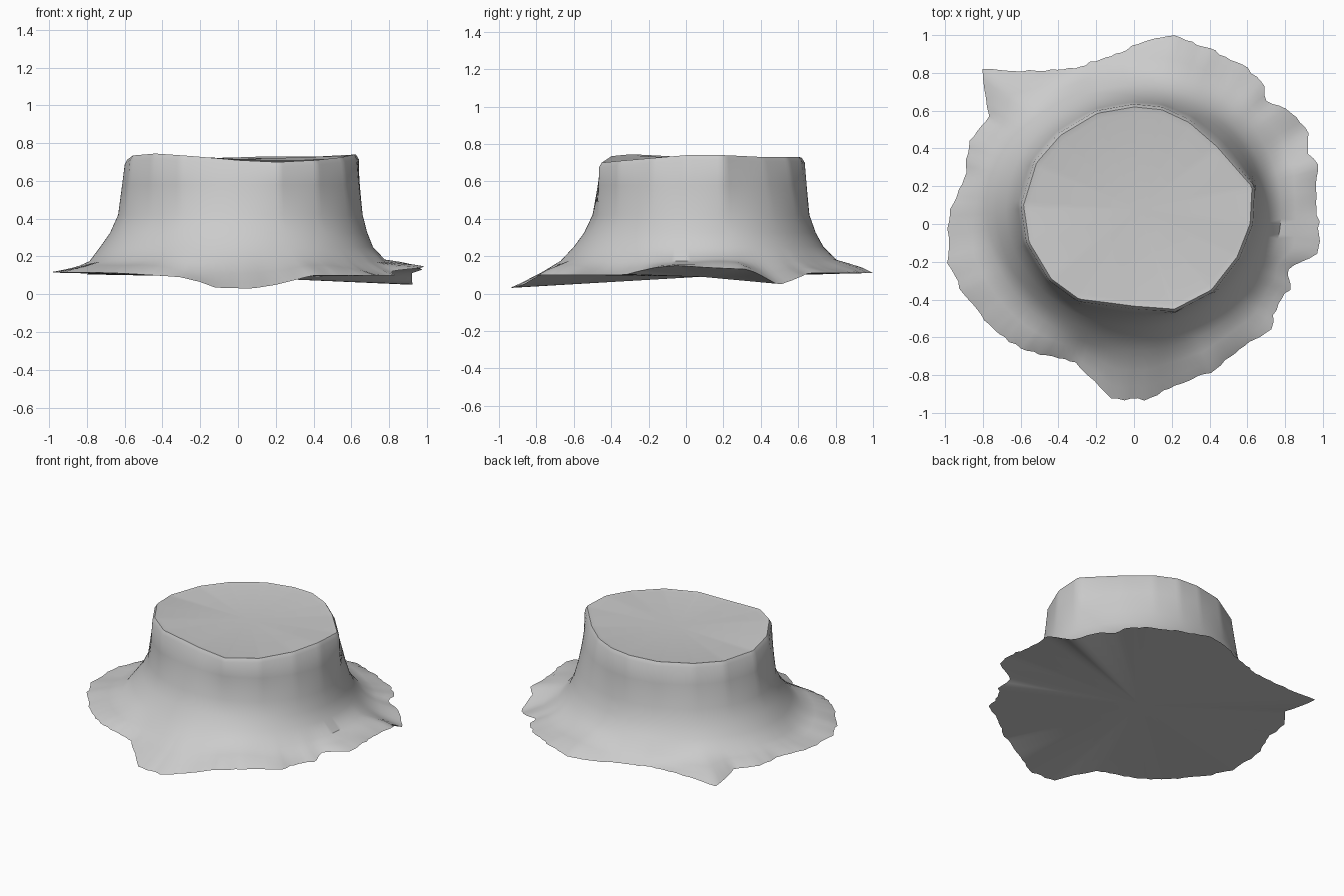
import bpy, bmesh, math, random

if "Cube" in bpy.data.objects:
    bpy.data.objects.remove(bpy.data.objects["Cube"])

random.seed(4)
CX, CY, N = 0.02, 0.08, 180

# Ragged brim edge: x, y, z
brim = [(.97,.1,.14),(.97,.32,.13),(.92,.38,.11),(.93,.5,.045),(.8,.61,.09),(.69,.66,.11),
        (.69,.73,.11),(.6,.83,.11),(.42,.92,.11),(.2,1,.11),(.05,.97,.11),(-.1,.9,.11),
        (-.3,.83,.11),(-.5,.81,.11),(-.81,.82,.105),(-.79,.68,.11),(-.77,.56,.12),
        (-.88,.42,.12),(-.89,.25,.12),(-.98,.07,.12),(-.99,-.2,.115),(-.9,-.38,.115),
        (-.75,-.56,.115),(-.6,-.66,.11),(-.3,-.74,.09),(-.2,-.85,.065),(-.12,-.93,.035),
        (.07,-.93,.03),(.2,-.86,.05),(.4,-.79,.1),(.6,-.63,.1),(.72,-.57,.1),
        (.76,-.42,.1),(.84,-.33,.1),(.8,-.25,.12),(.97,-.16,.14),(.985,-.05,.15)]
# Wavy crown rim: x, y, z
crown = [(.64,.2,.74),(.45,.42,.73),(.3,.55,.73),(.15,.62,.73),(0,.635,.725),(-.2,.6,.72),
         (-.4,.48,.715),(-.53,.33,.71),(-.6,.1,.715),(-.57,-.1,.735),(-.45,-.3,.745),
         (-.3,-.41,.735),(0,-.45,.71),(.22,-.465,.70),(.42,-.36,.71),(.56,-.18,.725),(.63,0,.74)]


def polar(points):
    out = sorted((math.atan2(y - CY, x - CX) % math.tau, math.hypot(x - CX, y - CY), z)
                 for x, y, z in points)
    f, l = out[0], out[-1]
    return [(l[0] - math.tau, *l[1:])] + out + [(f[0] + math.tau, *f[1:])]


def sample(table, a):
    for p, q in zip(table, table[1:]):
        if p[0] <= a <= q[0]:
            t = (a - p[0]) / max(q[0] - p[0], 1e-6)
            # straight chord between the two outline points
            x = [r * math.cos(b) for b, r in (p[:2], q[:2])]
            y = [r * math.sin(b) for b, r in (p[:2], q[:2])]
            dx, dy = x[1] - x[0], y[1] - y[0]
            den = math.cos(a) * dy - math.sin(a) * dx
            r = (x[0] * dy - y[0] * dx) / den if abs(den) > 1e-6 else p[1]
            return r, p[2] + (q[2] - p[2]) * t


def oval(a, x0, x1, y0, y1):
    rx = x1 - CX if math.cos(a) > 0 else CX - x0
    ry = y1 - CY if math.sin(a) > 0 else CY - y0
    return 1 / math.hypot(math.cos(a) / rx, math.sin(a) / ry)


def column(a, brim_t, crown_t):
    rb, zb = sample(brim_t, a)
    rc, zc = sample(crown_t, a)
    rb += random.uniform(-.008, .006)
    r1 = oval(a, -.635, .66, -.50, .66)
    r2 = oval(a, -.73, .715, -.60, .735)
    r3 = min(oval(a, -.79, .78, -.67, .81), r2 + .6 * (rb - r2))
    w = .012 * math.sin(5 * a + 1) + .006 * math.sin(11 * a)
    z3 = .175 + w * .5
    return [(rc - .045, zc - .006), (rc - .015, zc), (rc, zc - .025),
            (rc * .6 + r1 * .4, .58), (r1, .42), (r1 * .55 + r2 * .45, .325),
            (r2, .25), (r3, z3),
            (r3 * .6 + rb * .4, z3 * .55 + zb * .45 + w * .6),
            (r3 * .25 + rb * .75, z3 * .2 + zb * .8 + w * .5 + .004), (rb, zb)]


# Crown and brim wall, capped above and below
bm = bmesh.new()
bt, ct = polar(brim), polar(crown)
cols = []
for i in range(N):
    a = math.tau * i / N
    cols.append([bm.verts.new((CX + r * math.cos(a), CY + r * math.sin(a), z))
                 for r, z in column(a, bt, ct)])
top = bm.verts.new((CX, CY, .715))
bottom = bm.verts.new((CX, CY, .09))
for i in range(N):
    p, q = cols[i], cols[(i + 1) % N]
    for j in range(len(p) - 1):
        bm.faces.new((p[j], p[j + 1], q[j + 1], q[j]))
    bm.faces.new((top, p[0], q[0]))
    bm.faces.new((bottom, q[-1], p[-1]))
bmesh.ops.recalc_face_normals(bm, faces=bm.faces)
mesh = bpy.data.meshes.new("flared_stump")
bm.to_mesh(mesh)
bm.free()
obj = bpy.data.objects.new("flared_stump", mesh)
bpy.context.collection.objects.link(obj)
bpy.context.view_layer.objects.active = obj
obj.select_set(True)
bpy.ops.object.shade_smooth_by_angle(angle=math.radians(40))
